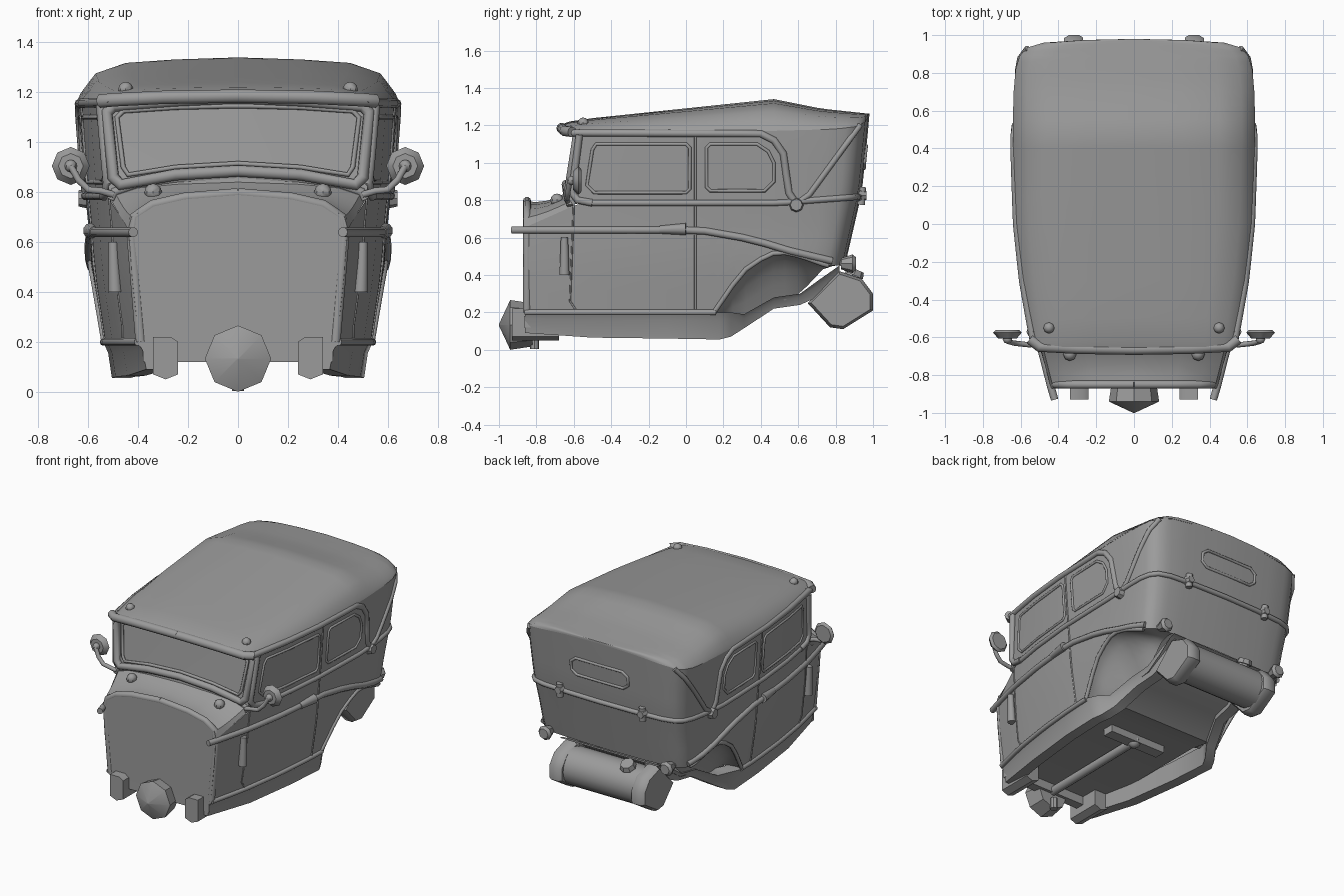
import bpy, bmesh, math
from mathutils import Vector

if "Cube" in bpy.data.objects:
    bpy.data.objects.remove(bpy.data.objects["Cube"])

grey = bpy.data.materials.new("plain grey")
grey.use_nodes = True
grey.diffuse_color = (0.33, 0.33, 0.33, 1)
grey.node_tree.nodes["Principled BSDF"].inputs["Base Color"].default_value = grey.diffuse_color


# ---- helpers ----
def table(*pairs):
    """Piecewise linear function through the given points."""
    def f(v):
        if v <= pairs[0][0]:
            return pairs[0][1]
        for (a, fa), (b, fb) in zip(pairs, pairs[1:]):
            if v <= b:
                return fa + (fb - fa) * (v - a) / (b - a)
        return pairs[-1][1]
    return f


def finish(name, bm, mirror=False, outward=False):
    bmesh.ops.recalc_face_normals(bm, faces=bm.faces)
    if outward:
        ref = Vector((0, 0, 0.65))
        if sum(f.normal.dot(f.calc_center_median() - ref) * f.calc_area() for f in bm.faces) < 0:
            bmesh.ops.reverse_faces(bm, faces=bm.faces)
    mesh = bpy.data.meshes.new(name)
    bm.to_mesh(mesh)
    bm.free()
    return add(name, mesh, mirror)


def add(name, mesh, mirror):
    mesh.materials.clear()
    mesh.materials.append(grey)
    ob = bpy.data.objects.new(name, mesh)
    bpy.context.collection.objects.link(ob)
    if mirror:
        ob.modifiers.new("mirror", 'MIRROR')
    return ob


def loft(name, rows, mirror=True, closed=False):
    """Skin between rows of points; closed rows become a capped solid."""
    bm = bmesh.new()
    vs = [[bm.verts.new(p) for p in row] for row in rows]
    n = len(rows[0])
    for a, b in zip(vs, vs[1:]):
        for i in range(n if closed else n - 1):
            j = (i + 1) % n
            bm.faces.new((a[i], a[j], b[j], b[i]))
    if closed:
        bm.faces.new(vs[0])
        bm.faces.new(vs[-1])
    else:
        bmesh.ops.remove_doubles(bm, verts=bm.verts, dist=1e-4)
    return finish(name, bm, mirror, not closed)


def tube(name, pts, r, mirror=True, cyclic=False):
    cu = bpy.data.curves.new(name, 'CURVE')
    cu.dimensions = '3D'
    cu.bevel_depth, cu.bevel_resolution, cu.use_fill_caps = r, 3, True
    sp = cu.splines.new('POLY')
    sp.points.add(len(pts) - 1)
    for p, co in zip(sp.points, pts):
        p.co = (*co, 1)
    sp.use_cyclic_u = cyclic
    tmp = bpy.data.objects.new(name + " path", cu)
    bpy.context.collection.objects.link(tmp)
    mesh = bpy.data.meshes.new_from_object(tmp.evaluated_get(bpy.context.evaluated_depsgraph_get()))
    bpy.data.objects.remove(tmp)
    return add(name, mesh, mirror)


def cone(name, a, b, r1, r2, n=8, mirror=True):
    a, b = Vector(a), Vector(b)
    bm = bmesh.new()
    bmesh.ops.create_cone(bm, cap_ends=True, segments=n, radius1=r1, radius2=r2, depth=(b - a).length)
    turn = (b - a).to_track_quat('Z', 'Y').to_matrix().to_4x4()
    turn.translation = (a + b) / 2
    bm.transform(turn)
    return finish(name, bm, mirror)


def ball(name, at, r, mirror=True):
    bm = bmesh.new()
    bmesh.ops.create_uvsphere(bm, u_segments=8, v_segments=6, radius=r)
    bmesh.ops.translate(bm, verts=bm.verts, vec=at)
    return finish(name, bm, mirror)


def extrude_x(name, profile, x0, x1):
    return loft(name, [[(x, y, z) for y, z in profile] for x in (x0, x1)], False, True)


# ---- body shape rules ----
plan = table((-.87, .44), (-.6, .51), (-.3, .56), (0, .59), (.3, .6), (.5, .605), (.7, .6), (.82, .59),
             (.89, .57), (.935, .53), (.96, .45), (.974, .25), (.98, 0))
flare = table((.2, .9), (.5, .975), (.65, .99), (.8, 1.015), (1.16, 1.06))
rear = table((.45, .85), (.84, .94), (1.24, .98))
arch = table((.15, .2), (.26, .36), (.32, .43), (.38, .475), (.47, .515), (.57, .52), (.7, .49), (.85, .45), (.98, .45))
cowl_edge = table((-.87, .65), (-.6, .77), (-.5, .8))
cowl_crown = table((-.87, .795), (-.8, .79), (-.72, .8), (-.6, .86))
screen = table((.77, -.63), (1.17, -.57))
roof_edge = table((-.6, 1.16), (.45, 1.17), (.8, 1.18), (.92, 1.195), (.96, 1.22), (.98, 1.25))
roof_top = table((-.68, 1.2), (-.6, 1.228), (.47, 1.34), (.72, 1.29), (.98, 1.262))
under = table((.15, .18), (.3, .15), (.47, .25), (.6, .27), (.72, .35), (.82, .43), (.9, .45))
stations = [-.87, -.6, -.5, -.3, 0, .15, .2, .25, .32, .4, .47, .55, .63, .7, .76, .82,
            .86, .89, .915, .935, .95, .96, .968, .974, .978, .98]


def shell(y, z):
    """Point on the body at plan station y, with the sloped tail applied."""
    lean = max(0, y - .45) / .53 * (rear(z) - .98)
    return Vector((plan(y) * flare(z), y + lean, z))


def on_side(path, off=0.0, closed=False):
    """Lay a (y, z) path onto the body side."""
    out = []
    ends = path[1:] + path[:1] if closed else path[1:]
    for (ya, za), (yb, zb) in zip(path, ends):
        n = max(1, round(math.hypot(yb - ya, zb - za) / .1))
        out += [(ya + (yb - ya) * i / n, za + (zb - za) * i / n) for i in range(n)]
    if not closed:
        out.append(path[-1])
    pts = []
    for y, z in out:
        flat = .45 + (y - .45) * .53 / (rear(z) - .45) if y > .45 else y
        pts.append((plan(flat) * flare(z) + off, y, z))
    return pts


# ---- main shell ----
steps = [i / 5 for i in range(6)]
loft("lower_body", [[shell(y, arch(y) + (cowl_edge(y) - arch(y)) * t) for y in stations] for t in steps])
rows = []
for t in steps:
    zf = .77 + .39 * t
    front = Vector((plan(-.6) * flare(zf), screen(zf), zf))
    rows.append([front] + [shell(y, .8 + (roof_edge(y) - .8) * t) for y in stations[2:]])
loft("cabin_sides", rows)

# windscreen wall and frame
loft("windscreen", [[(f * plan(-.6) * flare(z), screen(z) - .02 * (1 - f * f), z) for f in (0, .5, 1)]
                    for z in (.77, .9, 1.03, 1.18)])


def screen_loop(pts, off):
    loop = pts + [(-x, z) for x, z in reversed(pts) if x]
    return [(x, screen(z) - .02 * (1 - (x / .53) ** 2) - off, z) for x, z in loop]


tube("windscreen_frame", screen_loop([(0, .885), (.25, .87), (.47, .83), (.5, .86), (.525, 1.12), (.5, 1.145),
                                      (.25, 1.165), (.05, 1.175)], .008), .024, False, True)
tube("windscreen_seal", screen_loop([(0, .915), (.25, .9), (.44, .87), (.46, .9), (.485, 1.1), (.46, 1.125),
                                     (.25, 1.14), (.05, 1.145)], .004), .01, False, True)

# roof canvas with front lip
across = ((1, 0), (.985, .14), (.95, .32), (.89, .62), (.7, .87), (.4, .95), (0, 1))
loft("roof", [[(f * plan(y) * 1.062, y, roof_edge(y) + (roof_top(y) - roof_edge(y)) * g)
               for f, g in across] for y in [-.67, -.62] + stations[2:]])
tube("roof_front_lip", [(0, -.665, 1.185), (.3, -.66, 1.18), (.5, -.65, 1.17), (.55, -.61, 1.165)], .028)
tube("roof_side_rail", on_side([(-.61, 1.16), (.4, 1.155), (.47, 1.12), (.52, 1.05), (.55, .84), (.59, .78)], -.004), .02)
tube("canvas_fold", on_side([(.59, .78), (.66, .83), (.93, 1.2)]), .016)

# cowl and firewall
cowl = [[(f * plan(y), y, cowl_edge(y) + (cowl_crown(y) - cowl_edge(y)) * g)
         for f, g in ((1, 0), (.97, .35), (.8, .68), (.5, .88), (0, 1))] for y in (-.87, -.8, -.74, -.68, -.6)]
loft("cowl", cowl)
loft("firewall", [[(p[0] * .9, -.865, .18) for p in cowl[0]], cowl[0]])
tube("cowl_rim", [(.39, -.85, .2), (.425, -.85, .62)] + [(x * .97, -.85, z) for x, y, z in cowl[0][1:]], .022)
tube("cowl_rear_rim", [(x, y - .02, z) for x, y, z in cowl[-1]], .018)

# underside: wheel wells, floor, sills and rails
well = []
for t in steps:
    row = []
    for y in stations[5:]:
        p = shell(y, arch(y))
        inner = min(.38, p.x)
        row.append((p.x + (inner - p.x) * t, p.y, p.z + (under(y) - p.z) * t ** 2))
    well.append(row)
loft("wheel_wells", well)
loft("floor", [[(x, y, under(y)) for y in (-.86, .15, .3, .47, .6, .72, .82, .86)] for x in (0, .38)])
sill = []
for y, low, high, inset in ((-.86, .09, .2, 0), (-.5, .065, .2, 0), (-.1, .06, .2, 0), (.18, .055, .2, 0),
                            (.24, .07, .2, .03), (.31, .115, .19, .08), (.47, .22, .28, .14),
                            (.61, .24, .3, .15), (.72, .29, .38, .16), (.82, .38, .45, .17)):
    x = plan(y) * .9 + .004 - inset
    sill.append([(x, y, high), (x - .02, y, high - .3 * (high - low)), (x - .035, y, low),
                 (x - .11, y, low), (x - .11, y, high)])
loft("sill_and_rail", sill, True, True)
tube("sill_lip", on_side([(-.86, .2), (.16, .2)], .002), .016)
tube("arch_lip", [shell(y, arch(y)) for y in stations[5:17]], .013)
extrude_x("front_crossmember", [(-.865, .12), (-.8, .12), (-.8, .18), (-.865, .18)], -.38, .38)
loft("front_rail_end", [[(x, y, z) for x, z in ((.24, .07), (.24, .2), (.27, .22), (.34, .22), (.34, .07), (.29, .05))]
                        for y in (-.93, -.68)], True, True)

# gearbox and shaft
cone("bell_housing", (0, -.82, .133), (0, -.94, .133), .115, .133, 8, False)
cone("housing_nose", (0, -.94, .133), (0, -1, .133), .133, .004, 8, False)
cone("drain_plug", (0, -.81, .003), (0, -.81, .08), .025, .025, 8, False)
tube("drive_shaft", [(0, -.82, .14), (0, 0, .15)], .03, False)
ball("shaft_joint", (0, 0, .15), .045, False)
extrude_x("middle_crossmember", [(-.04, .13), (.04, .13), (.04, .18), (-.04, .18)], -.22, .22)

# fuel tank
cone("fuel_tank", (-.3, .845, .27), (.3, .845, .27), .13, .13, 16, False)
tank = [(.65, .25), (.77, .12), (.84, .11), (1, .21), (1, .3), (.94, .38), (.82, .42)]
loft("tank_end", [[(x, .84 + (y - .84) * s, .265 + (z - .265) * s) for y, z in tank]
                  for x, s in ((.27, .92), (.29, 1), (.345, 1), (.37, .9))], True, True)
cone("filler_neck", (-.18, .87, .36), (-.18, .9, .42), .045, .04, 8, False)
cone("filler_cap", (-.18, .896, .4), (-.18, .91, .43), .055, .045, 8, False)

# mouldings and door lines
tube("waist_moulding", [(.42, -.93, .64)] + on_side([(-.86, .64), (-.02, .64), (.1, .635), (.3, .6), (.42, .57),
                                                     (.55, .53), (.78, .475)], .003), .02)
belt = [shell(y, .785 + max(0, y - .5) * .07) for y in stations[2:]]
tube("belt_moulding", belt, .017)
tube("front_pillar", on_side([(-.57, 1.15), (-.61, .84), (-.58, .8), (-.5, .785)], .004), .02)
tube("door_line", on_side([(.05, 1.15), (.05, .21)]), .006)
tube("front_door_line", on_side([(-.6, .78), (-.62, .26), (-.59, .215)]), .005)
tube("front_window_rim", on_side([(-.48, 1.1), (0, 1.1), (.02, 1.08), (.02, .86), (0, .84), (-.49, .84), (-.53, .88),
                                  (-.5, 1.07)], 0, True), .009, True, True)
tube("rear_window_rim", on_side([(.13, 1.1), (.38, 1.1), (.44, 1.06), (.47, 1), (.47, .9), (.42, .85), (.13, .85),
                                 (.11, .87), (.11, 1.08)], 0, True), .009, True, True)
tube("back_window_rim", [(x, rear(z) + .002 - abs(x) * .02, z) for x, z in
                         ((-.18, .97), (.18, .97), (.22, 1), (.22, 1.06), (.18, 1.09), (-.18, 1.09),
                          (-.22, 1.06), (-.22, 1))], .01, False, True)

# handles, knobs and clips
handle = on_side([(-.14, .642), (-.05, .645), (0, .645)], .006)
cone("door_handle", handle[0], handle[-1], .021, .032, 10)
cone("side_grip", (.492, -.65, .4), (.5, -.65, .6), .028, .02, 10)
cone("canvas_pivot", (.595, .59, .775), (.64, .59, .775), .042, .032)
ball("roof_knob", (.45, -.55, 1.212), .03)
ball("cowl_knob", (.34, -.69, .8), .035)
cone("back_clip", (.32, .92, .825), (.32, .965, .825), .038, .024)
tube("back_strap", [(.32, .942, .87), (.32, .936, .775)], .022)

# mirrors and tail lamps
tube("mirror_arm", [(.5, -.63, .79), (.55, -.64, .805), (.6, -.635, .81), (.64, -.63, .85), (.67, -.62, .905)], .014)
cone("mirror_head", (.67, -.575, .905), (.67, -.605, .905), .076, .05)
cone("mirror_rim", (.67, -.56, .905), (.67, -.575, .905), .06, .076)
ball("mirror_joint", (.67, -.61, .905), .025)
tube("lamp_arm", [(.5, .76, .48), (.47, .86, .46)], .018)
cone("tail_lamp", (.47, .83, .46), (.47, .89, .46), .03, .05)
cone("tail_lamp_lens", (.47, .89, .46), (.47, .908, .46), .05, .035)

# shading
bpy.ops.object.select_all(action='DESELECT')
for ob in bpy.context.collection.objects:
    if ob.type == 'MESH' and ob.data.materials and ob.data.materials[0] == grey:
        ob.select_set(True)
        bpy.context.view_layer.objects.active = ob
bpy.ops.object.shade_smooth_by_angle(angle=math.radians(40))
